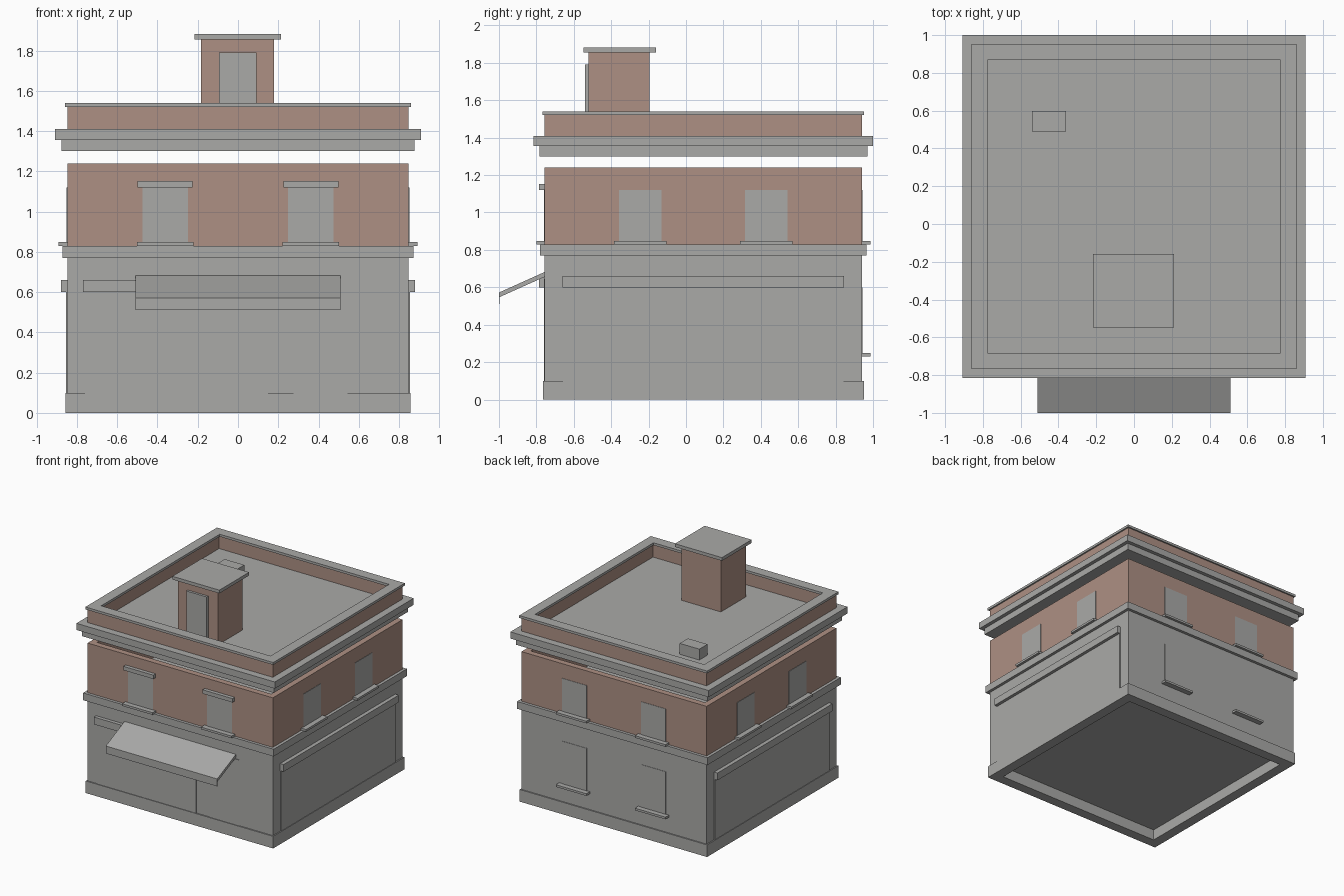
import bpy, bmesh, math
from mathutils import Matrix, Vector

cube = bpy.data.objects.get("Cube")
if cube:
    bpy.data.objects.remove(cube, do_unlink=True)

CY = 0.0925          # centre of the square plan along y
WALL = 0.848         # half width of the walls


def material(name, colour):
    mat = bpy.data.materials.new(name)
    mat.use_nodes = True
    rgba = (*colour, 1)
    mat.diffuse_color = rgba
    mat.node_tree.nodes["Principled BSDF"].inputs["Base Color"].default_value = rgba
    return mat


GREY = material("stone grey", (0.40, 0.40, 0.39))
BRICK = material("brick brown", (0.42, 0.28, 0.23))


def finish(name, bm, mat):
    bmesh.ops.recalc_face_normals(bm, faces=bm.faces)
    mesh = bpy.data.meshes.new(name)
    bm.to_mesh(mesh)
    bm.free()
    mesh.materials.append(mat)
    obj = bpy.data.objects.new(name, mesh)
    bpy.context.collection.objects.link(obj)
    return obj


def box(name, xs, ys, zs, mat=GREY, turn=0):
    """Box between two limits per axis, optionally turned about the plan centre."""
    bm = bmesh.new()
    bmesh.ops.create_cube(bm, size=1)
    for v in bm.verts:
        v.co = Vector([(r[0] + r[1]) / 2 + c * (r[1] - r[0])
                       for c, r in zip(v.co, (xs, ys, zs))])
    centre = Matrix.Translation((0, CY, 0))
    bm.transform(centre @ Matrix.Rotation(turn, 4, 'Z') @ centre.inverted())
    return finish(name, bm, mat)


def slab(name, half, zs, mat=GREY):
    return box(name, (-half, half), (CY - half, CY + half), zs, mat)


def ring(name, half, thick, zs, mat=GREY):
    """Square frame: a profile of two nested squares, joined and raised."""
    bm = bmesh.new()
    loops = []
    for h in (half, half - thick):
        for z in zs:
            loops.append([bm.verts.new((sx * h, CY + sy * h, z))
                          for sx, sy in ((-1, -1), (1, -1), (1, 1), (-1, 1))])
    for a, b in ((0, 1), (1, 3), (3, 2), (2, 0)):
        for i in range(4):
            j = (i + 1) % 4
            bm.faces.new((loops[a][i], loops[a][j], loops[b][j], loops[b][i]))
    return finish(name, bm, mat)


# Main storeys, from the ground up
ring("plinth", 0.858, 0.085, (0, 0.1))
slab("ground_floor", WALL - 0.05, (0.09, 0.1))
ring("lower_wall", WALL, 0.05, (0.1, 0.77))
slab("string_course", 0.872, (0.77, 0.83))
ring("upper_wall", WALL, 0.05, (0.83, 1.24), BRICK)
slab("cornice_lower", 0.877, (1.30, 1.355))
slab("cornice_upper", 0.908, (1.355, 1.41))
ring("parapet", WALL, 0.055, (1.41, 1.52), BRICK)
ring("parapet_cap", 0.86, 0.085, (1.52, 1.54))


def window(name, x, zs, turn, front, sill_z, lintel=False):
    """Pane and sill on the front wall, then turned to the wanted side."""
    w = 0.113
    box(name + "_pane", (x - w, x + w), (front - 0.003, front + 0.005), zs, GREY, turn)
    box(name + "_sill", (x - 0.14, x + 0.14), (front - 0.045, front + 0.01),
        (sill_z, sill_z + 0.018), GREY, turn)
    if lintel:
        box(name + "_lintel", (x - 0.137, x + 0.137), (front - 0.03, front + 0.01),
            (1.12, 1.152), GREY, turn)


# Upper windows on all four sides, lower windows at the back
FRONT = CY - WALL
sides = {"front": 0, "left": math.pi / 2, "back": math.pi, "right": -math.pi / 2}
for side, turn in sides.items():
    spots = {"a": -0.362, "b": 0.362}
    if side in ("left", "right"):
        sign = 1 if side == "left" else -1
        spots = {"a": sign * -0.337, "b": sign * 0.337}
    for tag, x in spots.items():
        window(f"{side}_upper_window_{tag}", x, (0.84, 1.12), turn, FRONT, 0.83,
               side == "front")
        if side == "back":
            window(f"back_lower_window_{tag}", x, (0.245, 0.6), turn, FRONT, 0.23)

# Side shopfronts with long lintels
for side in ("left", "right"):
    turn = sides[side]
    box(side + "_shop_panel", (-0.75, 0.75), (FRONT - 0.006, FRONT + 0.003),
        (0.1, 0.6), GREY, turn)
    box(side + "_shop_lintel", (-0.752, 0.752), (FRONT - 0.032, FRONT + 0.01),
        (0.6, 0.66), GREY, turn)

# Front shopfront and door
box("front_shop_panel", (-0.76, 0.15), (FRONT - 0.005, FRONT + 0.003), (0.1, 0.6))
box("front_shop_lintel", (-0.77, 0.16), (FRONT - 0.03, FRONT + 0.01), (0.6, 0.66))
box("front_door", (0.275, 0.545), (FRONT - 0.005, FRONT + 0.003), (0.1, 0.645))

# Awning: sloping sheet with a hanging front edge
bm = bmesh.new()
profile = [(FRONT, 0.682), (-1.0, 0.572), (-1.0, 0.51), (-0.996, 0.51),
           (-0.996, 0.548), (FRONT, 0.656)]
face = bm.faces.new([bm.verts.new((-0.51, y, z)) for y, z in profile])
out = bmesh.ops.extrude_face_region(bm, geom=[face])["geom"]
for v in out:
    if isinstance(v, bmesh.types.BMVert):
        v.co.x = 0.51
finish("awning", bm, GREY)

# Roof hut with its door and cap, and a small vent box
box("roof_hut", (-0.183, 0.18), (-0.52, -0.195), (1.41, 1.86), BRICK)
box("roof_hut_door", (-0.095, 0.092), (-0.54, -0.515), (1.41, 1.79))
box("roof_hut_cap", (-0.217, 0.213), (-0.548, -0.16), (1.855, 1.882))
box("roof_vent", (-0.54, -0.36), (0.49, 0.597), (1.41, 1.5))
